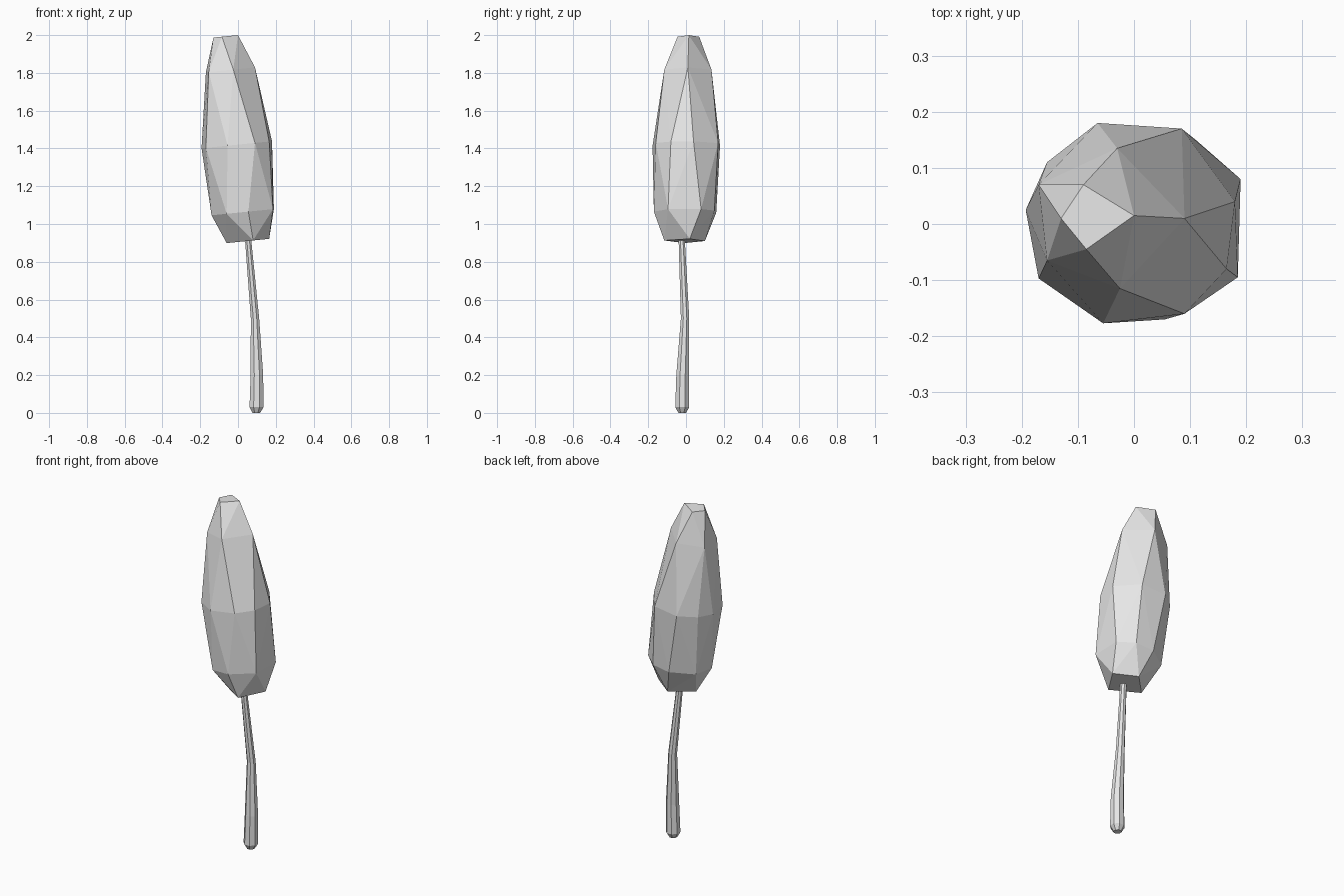
import bpy
import bmesh
import math
from mathutils import Vector

default_cube = bpy.data.objects.get("Cube")
if default_cube:
    bpy.data.objects.remove(default_cube, do_unlink=True)

# One plain grey for the whole tree
grey = bpy.data.materials.new("light grey")
grey.use_nodes = True
colour = (0.8, 0.8, 0.8, 1)
grey.diffuse_color = colour
grey.node_tree.nodes["Principled BSDF"].inputs["Base Color"].default_value = colour


def add_object(name, bm):
    """Turn a finished bmesh into a flat shaded object."""
    bmesh.ops.recalc_face_normals(bm, faces=bm.faces)
    mesh = bpy.data.meshes.new(name)
    bm.to_mesh(mesh)
    bm.free()
    mesh.materials.append(grey)
    for polygon in mesh.polygons:
        polygon.use_smooth = False
    obj = bpy.data.objects.new(name, mesh)
    bpy.context.collection.objects.link(obj)
    return obj


def build_crown():
    """Faceted crown: a hull around leaning rings, in hundredths of a unit."""
    lean = 0.1
    rings = {
        2.00: [(0, 1.5), (-8.5, -4.5), (-13, 1), (-9, 7)],
        1.82: [(9, 1), (-2.5, -11.5), (-15.5, -6.5), (-17, 7), (-3, 13.5)],
        1.42: [(18, 4), (16.5, -8), (9, -16), (-5.5, -17.7), (-17, -9.7),
               (-19.3, 2.5), (-15.5, 11), (-6.5, 18), (8.5, 17)],
        1.06: [(19, 8), (18.5, -9.5), (5.5, -17), (-6, -15), (-14, -4),
               (-12, 8), (0, 16), (11, 15)],
        0.905: [(16.5, 2), (8, -11.5), (-6, -1), (5, 10)],
    }
    bm = bmesh.new()
    for height, points in rings.items():
        for px, py in points:
            x, y = px / 100, py / 100
            bm.verts.new((x, y, height + lean * x))
    hull = bmesh.ops.convex_hull(bm, input=bm.verts[:])
    unused = [v for v in hull["geom_interior"] + hull["geom_unused"]
              if isinstance(v, bmesh.types.BMVert)]
    if unused:
        bmesh.ops.delete(bm, geom=list(set(unused)), context="VERTS")
    return add_object("crown", bm)


def build_trunk(sides=8):
    """Thin bent trunk lofted through (centre, radius) stations."""
    stations = [
        (Vector((0.097, -0.02, 0.0)), 0.022),
        (Vector((0.098, -0.02, 0.03)), 0.04),
        (Vector((0.1, -0.018, 0.2)), 0.036),
        (Vector((0.09, -0.005, 0.5)), 0.024),
        (Vector((0.055, -0.022, 0.9)), 0.018),
        (Vector((0.045, -0.025, 1.0)), 0.016),
    ]
    bm = bmesh.new()
    loops = []
    for centre, radius in stations:
        loop = []
        for i in range(sides):
            angle = math.tau * (i + 0.5) / sides
            offset = Vector((math.cos(angle), math.sin(angle), 0)) * radius
            loop.append(bm.verts.new(centre + offset))
        loops.append(loop)
    for low, high in zip(loops, loops[1:]):
        for i in range(sides):
            j = (i + 1) % sides
            bm.faces.new((low[i], low[j], high[j], high[i]))
    bm.faces.new(loops[0])
    bm.faces.new(loops[-1])
    return add_object("trunk", bm)


build_crown()
build_trunk()
